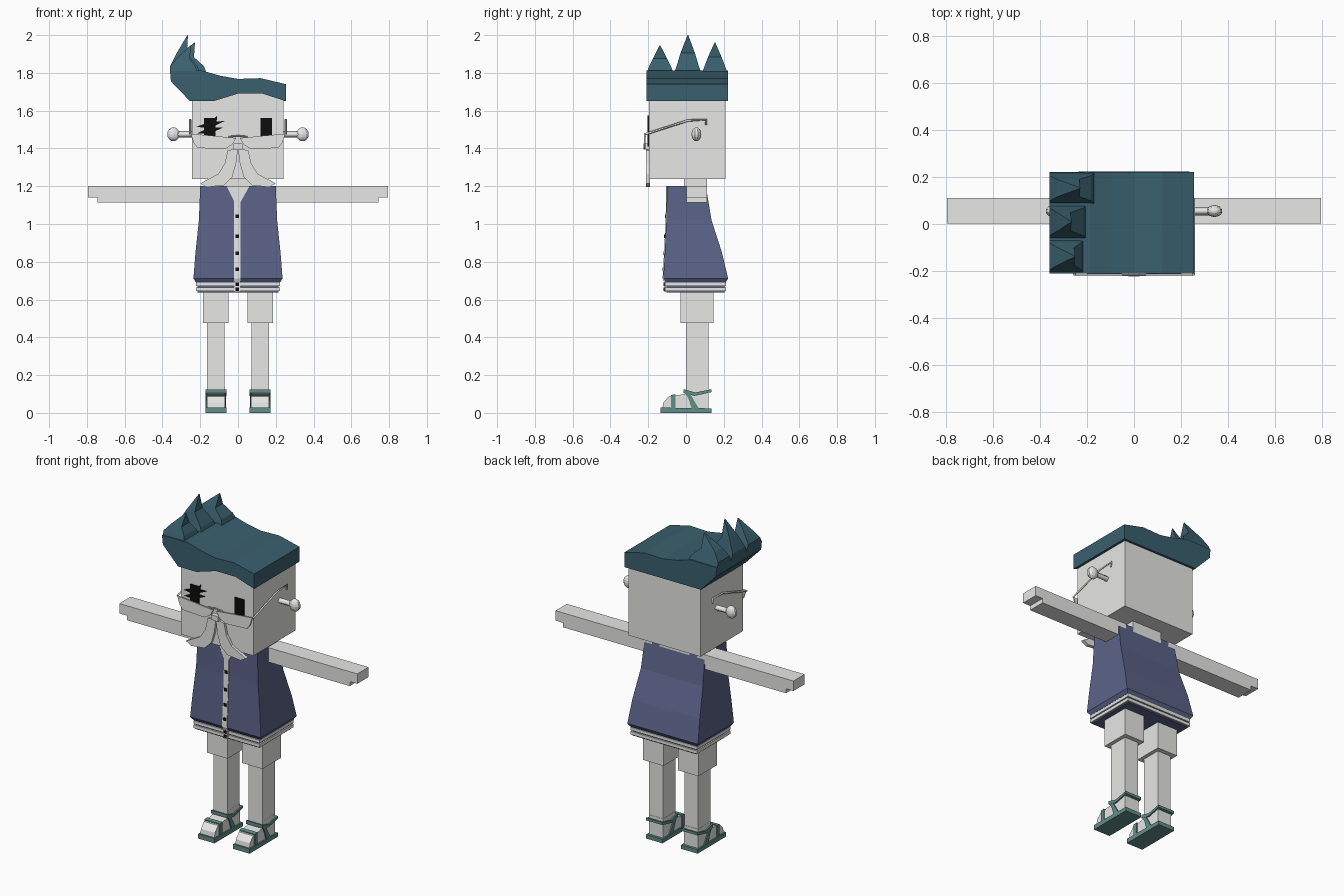
import bpy
import bmesh
from mathutils import Vector

default_cube = bpy.data.objects.get("Cube")
if default_cube:
    bpy.data.objects.remove(default_cube, do_unlink=True)


def make_material(name, red, green, blue):
    material = bpy.data.materials.new(name)
    material.use_nodes = True
    colour = (red, green, blue, 1)
    material.diffuse_color = colour
    material.node_tree.nodes["Principled BSDF"].inputs["Base Color"].default_value = colour
    return material


GREY = make_material("pale grey", 0.8, 0.8, 0.79)
NAVY = make_material("navy cloth", 0.105, 0.125, 0.245)
TEAL = make_material("dark teal hair", 0.042, 0.117, 0.154)
GREEN = make_material("sandal green", 0.12, 0.27, 0.245)
BLACK = make_material("black", 0.004, 0.004, 0.004)


def finish(name, bm, material):
    bmesh.ops.recalc_face_normals(bm, faces=bm.faces)
    mesh = bpy.data.meshes.new(name)
    bm.to_mesh(mesh)
    bm.free()
    mesh.materials.append(material)
    obj = bpy.data.objects.new(name, mesh)
    bpy.context.scene.collection.objects.link(obj)
    return obj


def loft(name, rings, material):
    """Join closed rings of points with quads and cap both ends."""
    bm = bmesh.new()
    loops = [[bm.verts.new(point) for point in ring] for ring in rings]
    count = len(loops[0])
    for low, high in zip(loops, loops[1:]):
        for i in range(count):
            j = (i + 1) % count
            bm.faces.new((low[i], low[j], high[j], high[i]))
    bm.faces.new(loops[0])
    bm.faces.new(loops[-1])
    return finish(name, bm, material)


def rect(x0, x1, y0, y1, z):
    return [(x0, y0, z), (x1, y0, z), (x1, y1, z), (x0, y1, z)]


def box(name, xs, ys, zs, material):
    return loft(name, [rect(*xs, *ys, z) for z in zs], material)


def prism_x(name, outline, start, end, material):
    return loft(name, [[(x, y, z) for y, z in outline] for x in (start, end)], material)


def prism_y(name, outline, start, end, material, side=1):
    return loft(name, [[(x * side, y, z) for x, z in outline] for y in (start, end)], material)


def wire(name, points, radius, material):
    curve = bpy.data.curves.new(name, "CURVE")
    curve.dimensions = "3D"
    curve.bevel_depth = radius
    curve.bevel_resolution = 0
    curve.use_fill_caps = True
    spline = curve.splines.new("POLY")
    spline.points.add(len(points) - 1)
    for target, point in zip(spline.points, points):
        target.co = (*point, 1)
    curve.materials.append(material)
    obj = bpy.data.objects.new(name, curve)
    bpy.context.scene.collection.objects.link(obj)


# Head and neck
box("head", (-0.243, 0.24), (-0.196, 0.208), (1.237, 1.72), GREY)
box("neck", (-0.1, 0.1), (-0.01, 0.11), (1.15, 1.24), GREY)

# Swept hair: a main block and a front fringe with a raised hairline
hair_top = [(0.255, 1.65), (0.255, 1.74), (0.12, 1.772), (0, 1.768), (-0.095, 1.785),
            (-0.19, 1.812), (-0.36, 1.81), (-0.355, 1.755), (-0.254, 1.65)]
hairline = [(-0.13, 1.65), (0, 1.69), (0.13, 1.69)]
prism_y("hair", hair_top, -0.19, 0.222, TEAL)
prism_y("hair_fringe", hair_top + hairline, -0.21, -0.185, TEAL)

# Three curved spikes along the right edge of the hair
for name, y0, y1, tip_y, tip_x, tip_z, inner in (
        ("front_spike", -0.21, -0.065, -0.138, -0.25, 1.945, -0.21),
        ("middle_spike", -0.065, 0.083, 0.01, -0.265, 2.0, -0.2),
        ("back_spike", 0.083, 0.222, 0.153, -0.228, 1.96, -0.165)):
    rise = tip_z - 1.8
    waist = 1.8 + rise * 0.52
    squeeze = (y1 - y0) * 0.24
    outer = -0.36
    loft(name, [
        rect(outer, inner, y0, y1, 1.795),
        rect(outer, inner - 0.015, y0 + 0.015, y1 - 0.015, 1.835),
        rect(outer + 0.035, tip_x - 0.005, y0 + squeeze, y1 - squeeze, waist),
        rect(tip_x - 0.003, tip_x, tip_y - 0.002, tip_y + 0.002, tip_z)], TEAL)

# Eyes: a plain one, and one with ragged lashes
eye_y = (-0.203, -0.195)
box("left_eye", (0.118, 0.18), eye_y, (1.41, 1.56), BLACK)
box("right_eye", (-0.18, -0.12), eye_y, (1.41, 1.56), BLACK)
for x, z, dx, dz in ((-0.13, 1.53, 0.06, 0.015), (-0.13, 1.5, 0.05, 0.01),
                     (-0.125, 1.54, 0.015, 0.035), (-0.17, 1.52, -0.05, -0.005),
                     (-0.17, 1.49, -0.045, -0.01)):
    along = Vector((dx, dz))
    across = along.orthogonal().normalized() * 0.012
    base = Vector((x, z))
    prism_y("right_eyelash", [base + across, base + along, base - across], *eye_y, BLACK)

# Glasses, moustache and ears
lens = [(0.01, 1.455), (0.14, 1.468), (0.25, 1.478), (0.235, 1.43), (0.215, 1.403),
        (0.07, 1.396), (0.03, 1.42)]
moustache = [(0, 1.4), (0.055, 1.39), (0.07, 1.32), (0.105, 1.265), (0.2, 1.215),
             (0.165, 1.195), (0.075, 1.205), (0.03, 1.25), (0.01, 1.32)]
for side, label in ((1, "left"), (-1, "right")):
    prism_y(label + "_lens", lens, -0.222, -0.215, GREY, side)
    prism_y(label + "_moustache", moustache, -0.212, -0.19, GREY, side)
    x = 0.253 * side
    wire(label + "_temple", [(x, -0.217, 1.475), (x, 0.01, 1.548), (x, 0.108, 1.553),
                             (x, 0.105, 1.525)], 0.006, GREY)
    wire(label + "_ear_stem", [(0.22 * side, 0.055, 1.475), (0.33 * side, 0.055, 1.475)],
         0.018, GREY)
    bm = bmesh.new()
    bmesh.ops.create_uvsphere(bm, u_segments=10, v_segments=8, radius=0.037)
    ear = finish(label + "_ear", bm, GREY)
    ear.scale = (0.92, 0.7, 1)
    ear.location = (0.342 * side, 0.055, 1.475)
wire("glasses_bridge", [(-0.05, -0.217, 1.462), (0, -0.217, 1.467), (0.05, -0.217, 1.462)],
     0.004, GREY)
box("nose", (-0.024, 0.024), (-0.224, -0.19), (1.395, 1.425), GREY)

# Flared sleeveless jacket, with a striped hem
loft("jacket", [rect(-w, w, front, back, z) for w, front, back, z in (
    (0.222, -0.105, 0.21, 0.69), (0.236, -0.12, 0.223, 0.712), (0.225, -0.112, 0.19, 0.85),
    (0.207, -0.104, 0.135, 1.02), (0.2, -0.1, 0.105, 1.2))], NAVY)
for i, material in enumerate((NAVY, GREY, NAVY, GREY, NAVY)):
    grow = 0.008 if material is GREY else 0
    low = (0.638, 0.645, 0.664, 0.671, 0.689)[i]
    high = (0.645, 0.664, 0.671, 0.689, 0.7)[i]
    box("hem_band", (-0.214 - grow, 0.214 + grow), (-0.102 - grow, 0.205 + grow),
        (low, high), material)

# Open neck, placket and buttons
prism_y("neck_opening", [(-0.06, 1.2), (0.06, 1.2), (-0.003, 1.085)], -0.107, -0.099, GREY)
loft("placket", [rect(-0.02, 0.012, y, y + 0.008, z) for z, y in (
    (0.64, -0.115), (0.69, -0.115), (0.712, -0.124), (0.85, -0.116), (1.02, -0.108),
    (1.12, -0.106))], GREY)
for z, y in ((0.655, -0.118), (0.68, -0.118), (0.76, -0.124), (0.845, -0.12),
             (0.935, -0.116), (1.04, -0.111)):
    box("button", (-0.014, 0.004), (y, y + 0.009), (z - 0.009, z + 0.009), BLACK)

# Arms, legs and sandals
arm = [(0.15, 1.2), (0.795, 1.2), (0.795, 1.14), (0.745, 1.14), (0.745, 1.113), (0.15, 1.113)]
foot = [(-0.125, 0.02), (-0.12, 0.055), (-0.09, 0.088), (0, 0.1), (0, 0.14), (0.12, 0.14),
        (0.12, 0.02)]
ankle_strap = [(-0.012, 0.105), (0.045, 0.09), (0.135, 0.11), (0.135, 0.125), (0.05, 0.108),
               (-0.012, 0.125)]
side_strap = [(-0.012, 0.12), (0.015, 0.115), (0.04, 0.07), (0.07, 0.02), (0.03, 0.02),
              (0.015, 0.07)]
toe_strap = [(-0.08, 0.02), (-0.08, 0.095), (-0.055, 0.098), (-0.055, 0.02)]
for side, label in ((1, "left"), (-1, "right")):
    prism_y(label + "_arm", arm, 0.003, 0.11, GREY, side)
    x = 0.117 * side
    box(label + "_shorts_leg", (x - 0.068, x + 0.068), (-0.03, 0.145), (0.475, 0.66), GREY)
    box(label + "_leg", (x - 0.046, x + 0.046), (0, 0.118), (0.1, 0.5), GREY)
    prism_x(label + "_foot", foot, x - 0.047, x + 0.047, GREY)
    sole = [(-0.135, 0), (-0.135, 0.028), (0.135, 0.024), (0.135, 0)]
    prism_x(label + "_sole", sole, x - 0.055, x + 0.055, GREEN)
    prism_x(label + "_ankle_strap", ankle_strap, x - 0.055, x + 0.055, GREEN)
    prism_x(label + "_toe_strap", toe_strap, x - 0.052, x + 0.052, GREEN)
    for edge in (-0.054, 0.046):
        prism_x(label + "_side_strap", side_strap, x + edge, x + edge + 0.008, GREEN)
